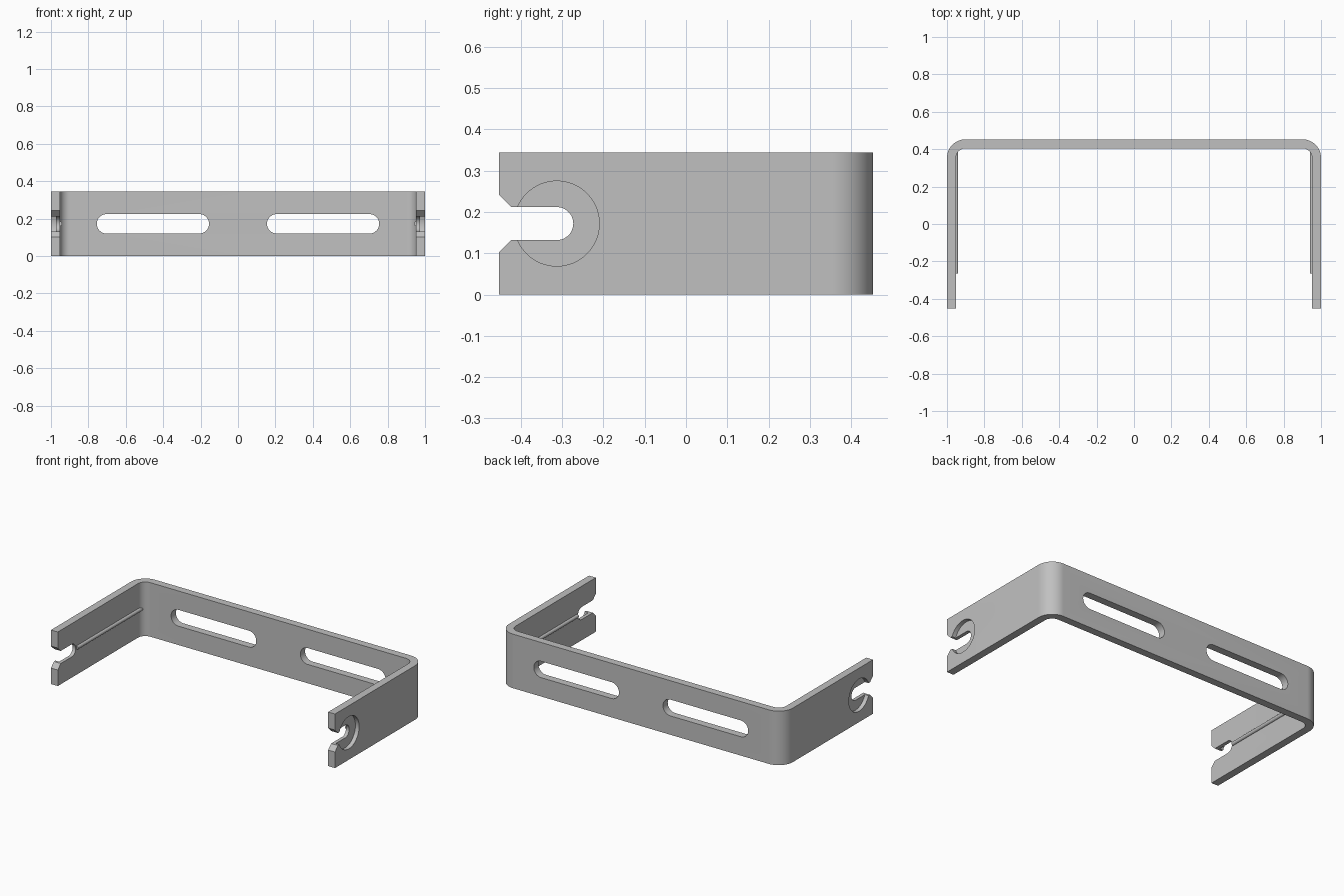
import bpy, bmesh
from math import sin, cos, pi, radians

cube = bpy.data.objects.get("Cube")
if cube:
    bpy.data.objects.remove(cube, do_unlink=True)

HEIGHT, THICK, DEPTH = 0.344, 0.048, 0.453   # DEPTH is half the overall depth
MID = HEIGHT / 2
OUTER_R = 0.1
HOLE_Y = -0.313

steel = bpy.data.materials.new("grey steel")
steel.use_nodes = True
grey = (0.53, 0.53, 0.53, 1)
steel.diffuse_color = grey
steel.node_tree.nodes["Principled BSDF"].inputs["Base Color"].default_value = grey


def arc(cx, cy, r, start, end, steps=16):
    """Points on an arc, angles in degrees."""
    angles = [radians(start + (end - start) * i / steps) for i in range(steps + 1)]
    return [(cx + r * cos(a), cy + r * sin(a)) for a in angles]


def prism(name, points, axis, low, high):
    """Extrude a closed 2D outline along one axis."""
    def place(a, b, c):
        return {"x": (c, a, b), "y": (a, c, b), "z": (a, b, c)}[axis]
    bm = bmesh.new()
    base = bm.faces.new([bm.verts.new(place(a, b, low)) for a, b in points])
    grown = bmesh.ops.extrude_face_region(bm, geom=[base])["geom"]
    moved = [v for v in grown if isinstance(v, bmesh.types.BMVert)]
    bmesh.ops.translate(bm, verts=moved, vec=place(0, 0, high - low))
    bmesh.ops.recalc_face_normals(bm, faces=bm.faces)
    mesh = bpy.data.meshes.new(name)
    bm.to_mesh(mesh)
    bm.free()
    mesh.materials.append(steel)
    obj = bpy.data.objects.new(name, mesh)
    bpy.context.collection.objects.link(obj)
    return obj


def activate(obj):
    bpy.ops.object.select_all(action="DESELECT")
    obj.select_set(True)
    bpy.context.view_layer.objects.active = obj


def cut(target, cutter):
    """Subtract the cutter and discard it."""
    cutter.hide_render = True
    mod = target.modifiers.new("cut", "BOOLEAN")
    mod.operation = "DIFFERENCE"
    mod.solver = "EXACT"
    mod.object = cutter
    activate(target)
    bpy.ops.object.modifier_apply(modifier=mod.name)
    bpy.data.objects.remove(cutter, do_unlink=True)


# Bent strip: a U outline with rounded outer and inner corners
c = 1 - OUTER_R
cy = DEPTH - OUTER_R
inner_r = OUTER_R - THICK
outline = ([(1, -DEPTH)] + arc(c, cy, OUTER_R, 0, 90) + arc(-c, cy, OUTER_R, 90, 180)
           + [(-1, -DEPTH), (THICK - 1, -DEPTH)]
           + arc(-c, cy, inner_r, 180, 90) + arc(c, cy, inner_r, 90, 0)
           + [(1 - THICK, -DEPTH)])
bracket = prism("bracket", outline, "z", 0, HEIGHT)

# Open notch with flared mouth through both arms
half = 0.04
notch = ([(-0.463, MID - 0.08), (-0.423, MID - half)]
         + arc(HOLE_Y, MID, half, -90, 90, 24)
         + [(-0.423, MID + half), (-0.463, MID + 0.08)])
cut(bracket, prism("notch_cutter", notch, "x", -1.1, 1.1))

for side in (-1, 1):
    # Round recess on the outside of each arm
    low, high = sorted((side * 0.974, side * 1.1))
    ring = arc(HOLE_Y, MID, 0.103, 0, 360, 64)[:-1]
    cut(bracket, prism("recess_cutter", ring, "x", low, high))

    # Long mounting slot in the back
    r, near, far = 0.052, 0.207, 0.703
    left, right = sorted((side * near, side * far))
    slot = arc(right, MID, r, -90, 90, 24) + arc(left, MID, r, 90, 270, 24)
    cut(bracket, prism("slot_cutter", slot, "y", 0.3, 0.6))

    # Thin guide rib along the inside of each arm
    name = "left_rib" if side > 0 else "right_rib"
    rod = arc(side * (1 - THICK), MID, 0.012, 0, 360, 20)[:-1]
    rib = prism(name, rod, "y", -0.265, 0.41)
    activate(rib)
    bpy.ops.object.shade_smooth_by_angle(angle=radians(30))

activate(bracket)
bpy.ops.object.shade_smooth_by_angle(angle=radians(30))
